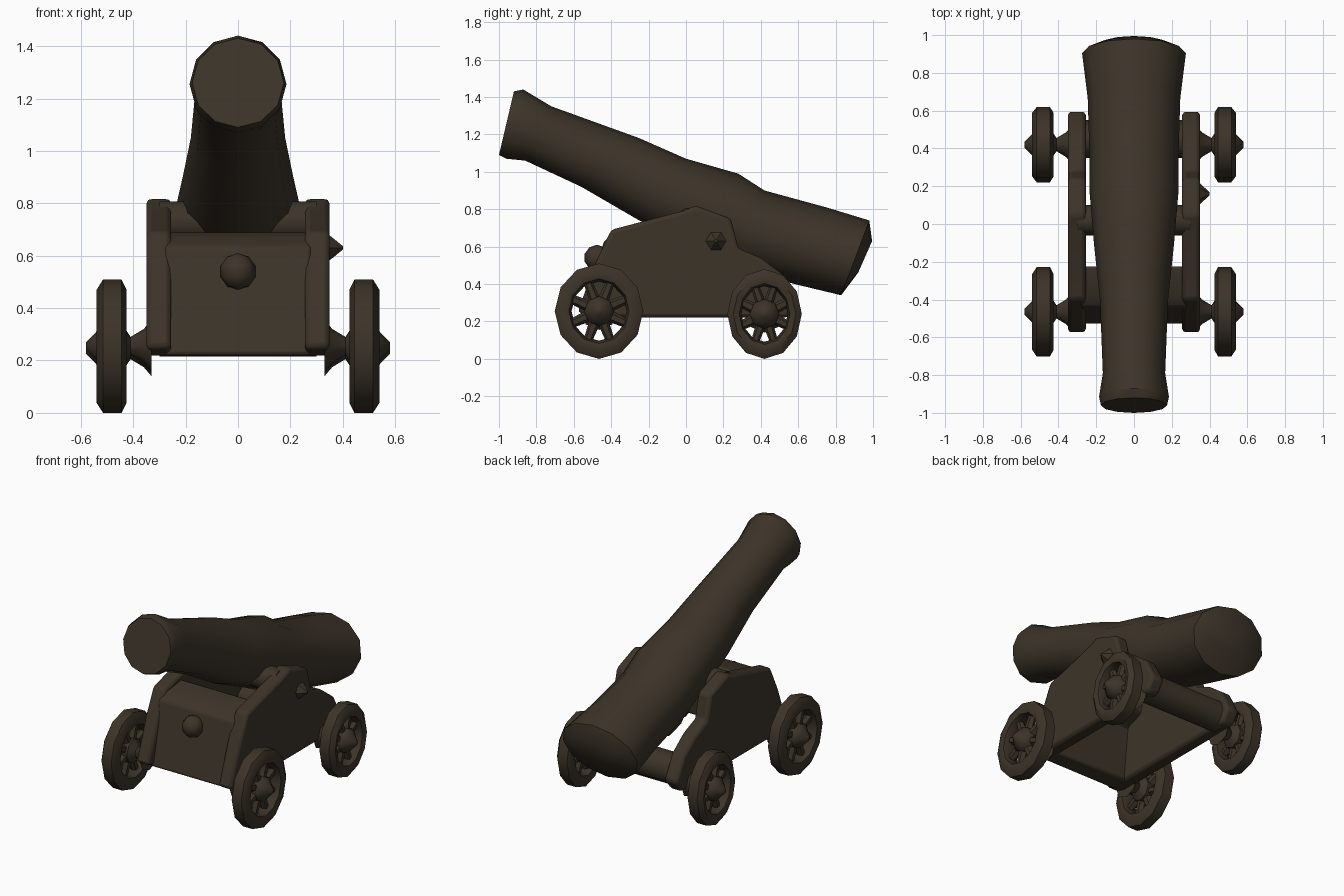
import bpy, bmesh, math
from mathutils import Vector, Matrix

if "Cube" in bpy.data.objects:
    bpy.data.objects.remove(bpy.data.objects["Cube"])

# One dark metal colour for everything
iron = bpy.data.materials.new("dark_brown_iron")
iron.use_nodes = True
colour = (0.046, 0.034, 0.022, 1)
iron.diffuse_color = colour
iron.node_tree.nodes["Principled BSDF"].inputs["Base Color"].default_value = colour


def finish(name, bm, bevel=0, angle=40):
    bmesh.ops.recalc_face_normals(bm, faces=bm.faces)
    mesh = bpy.data.meshes.new(name)
    bm.to_mesh(mesh)
    bm.free()
    mesh.materials.append(iron)
    ob = bpy.data.objects.new(name, mesh)
    bpy.context.collection.objects.link(ob)
    if bevel:
        mod = ob.modifiers.new("Bevel", "BEVEL")
        mod.width = bevel
        mod.segments = 2
    bpy.ops.object.select_all(action="DESELECT")
    ob.select_set(True)
    bpy.context.view_layer.objects.active = ob
    bpy.ops.object.shade_smooth_by_angle(angle=math.radians(angle))
    return ob


def bridge(bm, rings, closed=False):
    n = len(rings[0])
    pairs = list(zip(rings, rings[1:])) + ([(rings[-1], rings[0])] if closed else [])
    for a, b in pairs:
        for i in range(n):
            j = (i + 1) % n
            bm.faces.new((a[i], a[j], b[j], b[i]))
    if not closed:
        bm.faces.new(rings[0])
        bm.faces.new(rings[-1])


def lathe(bm, profile, centre, sides, stretch=1, closed=False):
    """Turn (x, radius) points about a sideways axle at centre (y, z)."""
    rings = []
    for x, r in profile:
        rings.append([bm.verts.new((x, centre[0] + r * stretch * math.cos(a), centre[1] + r * math.sin(a)))
                      for a in (math.tau * i / sides for i in range(sides))])
    bridge(bm, rings, closed)


def prism(name, outline, x0, x1, bevel):
    """Extrude a (y, z) outline sideways."""
    bm = bmesh.new()
    bridge(bm, [[bm.verts.new((x, y, z)) for y, z in outline] for x in (x0, x1)])
    return finish(name, bm, bevel)


# Barrel: each ring spans a top point, a bottom point and a half width
stations = [((-0.92, 1.43), (-1.0, 1.09), 0.175),
            ((-0.87, 1.44), (-0.96, 1.07), 0.185),
            ((-0.72, 1.35), (-0.86, 1.06), 0.165),
            ((-0.25, 1.18), (-0.56, 0.92), 0.18),
            ((0, 1.07), (-0.25, 0.74), 0.21),
            ((0.28, 0.99), (0.05, 0.60), 0.235),
            ((0.42, 0.90), (0.27, 0.49), 0.235),
            ((0.75, 0.81), (0.58, 0.40), 0.245),
            ((0.98, 0.74), (0.83, 0.34), 0.275),
            ((0.995, 0.63), (0.92, 0.46), 0.17)]
bm = bmesh.new()
rings = []
for top, bottom, half in stations:
    t, b = Vector((0, *top)), Vector((0, *bottom))
    mid, up = (t + b) / 2, (t - b) / 2
    rings.append([bm.verts.new(mid + up * math.cos(a) + Vector((half * math.sin(a), 0, 0)))
                  for a in (math.tau * i / 12 for i in range(12))])
bridge(bm, rings)
finish("barrel", bm)

# Carriage cheeks
cheek = [(-0.58, 0.25), (-0.48, 0.52), (-0.40, 0.69), (-0.02, 0.79), (0.05, 0.82),
         (0.24, 0.75), (0.28, 0.59), (0.40, 0.54), (0.52, 0.45), (0.60, 0.30),
         (0.54, 0.22), (-0.50, 0.22)]
for side, s in (("left", 1), ("right", -1)):
    prism(side + "_cheek", cheek, s * 0.255, s * 0.35, 0.02)

# Sloping front panel with an inward ledge
panel = [(-0.53, 0.22), (-0.44, 0.63), (-0.38, 0.67), (-0.22, 0.69),
         (-0.24, 0.62), (-0.36, 0.58), (-0.40, 0.22)]
prism("front_panel", panel, -0.28, 0.28, 0.015)

# Knob on the front panel
bm = bmesh.new()
bmesh.ops.create_uvsphere(bm, u_segments=8, v_segments=5, radius=0.07)
bmesh.ops.transform(bm, matrix=Matrix.Translation((0, -0.475, 0.54)), verts=bm.verts)
finish("front_knob", bm)

# Trunnion and rear cross beam
for name, centre, r in (("trunnion", (0.02, 0.73), 0.08), ("rear_beam", (0.45, 0.31), 0.10)):
    bm = bmesh.new()
    lathe(bm, [(-0.3, r), (0.3, r)], centre, 10)
    finish(name, bm)

# Pointed peg on the left cheek
bm = bmesh.new()
lathe(bm, [(0.33, 0.07), (0.355, 0.05), (0.40, 0.008)], (0.16, 0.63), 6)
finish("side_peg", bm)

# Wheels with spokes, hubs and axle stubs
rim = [(0.43, 0.17), (0.425, 0.21), (0.445, 0.25), (0.515, 0.25), (0.54, 0.21), (0.53, 0.17), (0.48, 0.155)]
hub = [(0.33, 0.10), (0.36, 0.065), (0.41, 0.035), (0.44, 0.08), (0.52, 0.08), (0.545, 0.05), (0.58, 0.015)]
for end, centre, size, stretch in (("front", (-0.465, 0.255), 1.02, 0.93), ("rear", (0.42, 0.24), 0.96, 0.83)):
    for side, s in (("left", 1), ("right", -1)):
        bm = bmesh.new()
        lathe(bm, [(s * x, r * size) for x, r in rim], centre, 12, stretch, True)
        finish(f"{end}_{side}_rim", bm, angle=50)
        bm = bmesh.new()
        lathe(bm, [(s * x, r) for x, r in hub], centre, 8)
        finish(f"{end}_{side}_hub", bm, angle=50)
        bm = bmesh.new()
        for i in range(8):
            a = math.tau * (i + 0.5) / 8
            place = (Matrix.Translation((s * 0.48, *centre)) @ Matrix.Diagonal((1, stretch, 1, 1))
                     @ Matrix.Rotation(a, 4, "X") @ Matrix.Translation((0, 0, 0.12)))
            bmesh.ops.create_cone(bm, cap_ends=True, segments=6, radius1=0.032, radius2=0.024,
                                  depth=0.13, matrix=place)
        finish(f"{end}_{side}_spokes", bm)
